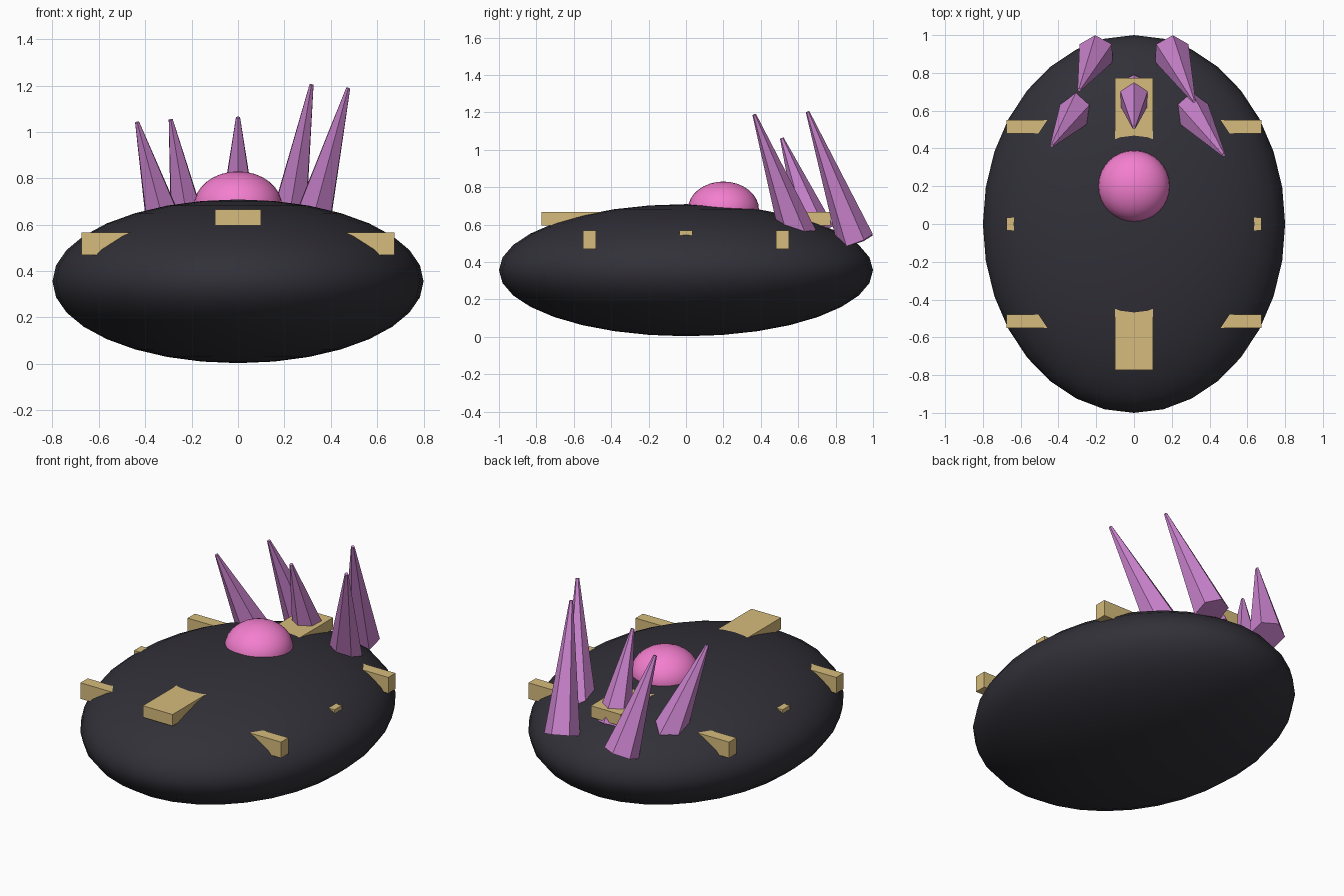
import bpy
from mathutils import Vector, Euler
from math import asin, atan2

if "Cube" in bpy.data.objects:
    bpy.data.objects.remove(bpy.data.objects["Cube"])


def material(name, rgb):
    m = bpy.data.materials.new(name)
    m.diffuse_color = (*rgb, 1)
    m.use_nodes = True
    m.node_tree.nodes["Principled BSDF"].inputs["Base Color"].default_value = m.diffuse_color
    return m


DARK = material("dark_shell", (0.032, 0.030, 0.040))
PINK = material("pink", (0.90, 0.21, 0.62))
PURPLE = material("purple", (0.60, 0.23, 0.62))
TAN = material("tan", (0.67, 0.50, 0.20))


def finish(name, mat):
    ob = bpy.context.object
    ob.name = name
    ob.data.materials.append(mat)
    return ob


def ellipsoid(name, loc, scale, mat):
    bpy.ops.mesh.primitive_uv_sphere_add(segments=32, ring_count=16, radius=1, location=loc)
    ob = finish(name, mat)
    ob.scale = scale
    bpy.ops.object.shade_smooth()


def block(name, lo, hi, mat=TAN):
    lo, hi = Vector(lo), Vector(hi)
    bpy.ops.mesh.primitive_cube_add(size=1, location=(lo + hi) / 2)
    finish(name, mat).scale = [abs(d) for d in hi - lo]


def spike(name, base, tip):
    # six-sided tapered crystal running from base centre to tip
    base, tip = Vector(base), Vector(tip)
    d = (tip - base).normalized()
    bpy.ops.mesh.primitive_cone_add(vertices=6, radius1=0.1, radius2=0.01,
                                    depth=(tip - base).length, location=(base + tip) / 2)
    finish(name, PURPLE).rotation_euler = Euler((asin(-d.y), atan2(d.x, d.z), 0))


# body and dome
ellipsoid("body", (0, 0, 0.356), (0.8, 1.0, 0.353), DARK)
ellipsoid("dome", (0, 0.2, 0.68), (0.19, 0.19, 0.15), PINK)

# rim blocks: front and back, then three along each side
for s, label in ((-1, "front"), (1, "back")):
    block(label + "_block", (-0.1, s * 0.43, 0.596), (0.1, s * 0.772, 0.666))
for s, label in ((-1, "left"), (1, "right")):
    for y in (-0.515, 0, 0.515):
        block(label + "_side_block", (s * 0.43, y - 0.035, 0.47), (s * 0.675, y + 0.035, 0.567))

# crystal spikes at the back
spike("back_right_spike", (0.2, 0.905, 0.515), (0.317, 0.65, 1.203))
spike("back_left_spike", (-0.2, 0.905, 0.51), (-0.29, 0.71, 1.053))
spike("front_right_spike", (0.3, 0.6, 0.54), (0.475, 0.365, 1.188))
spike("front_left_spike", (-0.3, 0.6, 0.535), (-0.435, 0.415, 1.042))
spike("centre_spike", (0, 0.697, 0.557), (0, 0.512, 1.063))
